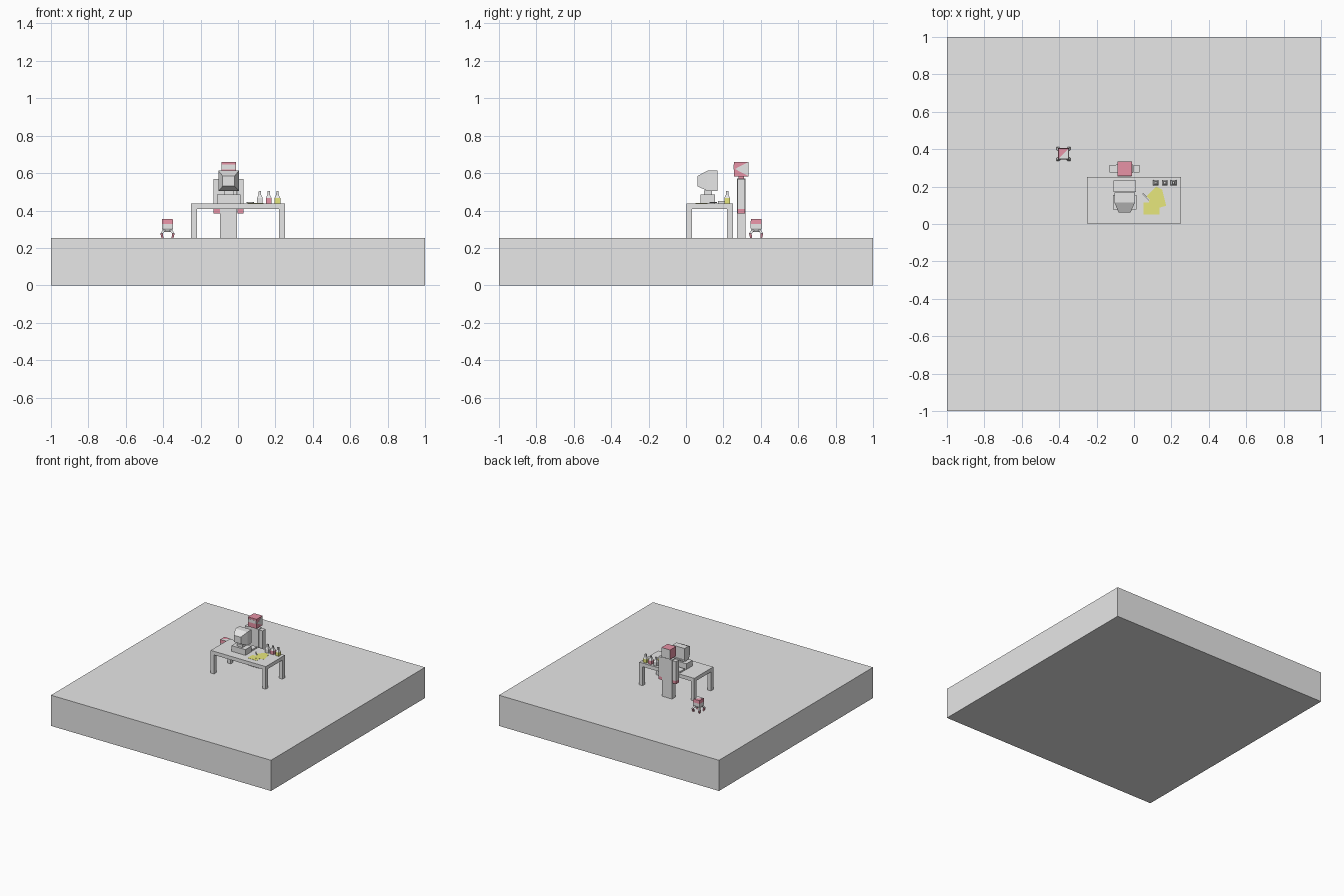
import bpy, bmesh
from mathutils import Vector

if "Cube" in bpy.data.objects:
    bpy.data.objects.remove(bpy.data.objects["Cube"])


def material(name, rgb):
    m = bpy.data.materials.new(name)
    m.diffuse_color = (*rgb, 1)
    m.use_nodes = True
    m.node_tree.nodes["Principled BSDF"].inputs["Base Color"].default_value = m.diffuse_color
    return m


grey = material("light grey", (0.8, 0.8, 0.8))
pink = material("pink", (0.8, 0.29, 0.38))
yellow = material("yellow", (0.8, 0.8, 0.2))


def finish(name, bm, mats):
    bmesh.ops.recalc_face_normals(bm, faces=bm.faces)
    me = bpy.data.meshes.new(name)
    bm.to_mesh(me)
    bm.free()
    for m in mats:
        me.materials.append(m)
    ob = bpy.data.objects.new(name, me)
    bpy.context.collection.objects.link(ob)
    return ob


def loft(name, rings, mats, rule=None):
    """Skin a stack of equal-sized point rings and cap both ends."""
    bm = bmesh.new()
    loops = [[bm.verts.new(p) for p in r] for r in rings]
    n = len(loops[0])
    for a, b in zip(loops, loops[1:]):
        for i in range(n):
            bm.faces.new((a[i], a[(i + 1) % n], b[(i + 1) % n], b[i]))
    bm.faces.new(loops[0])
    bm.faces.new(loops[-1])
    bmesh.ops.recalc_face_normals(bm, faces=bm.faces)
    if rule:
        for f in bm.faces:
            f.material_index = rule(f.calc_center_median(), f.normal)
    return finish(name, bm, mats)


def rect(x0, x1, y0, y1, z):
    return [(x0, y0, z), (x1, y0, z), (x1, y1, z), (x0, y1, z)]


def square(x, y, r, z):
    return rect(x - r, x + r, y - r, y + r, z)


def box(name, x, y, z, mat, rule=None):
    mats = mat if isinstance(mat, list) else [mat]
    return loft(name, [rect(*x, *y, z[0]), rect(*x, *y, z[1])], mats, rule)


def plate(name, pts, z, t, mat):
    return loft(name, [[(x, y, z) for x, y in pts], [(x, y, z + t) for x, y in pts]], [mat])


# Floor slab
box("floor_slab", (-1, 1), (-1, 1), (0, 0.252), grey)

# Desk
box("desk_top", (-0.25, 0.25), (0.003, 0.25), (0.408, 0.438), grey)
for x in (-0.25, 0.22):
    for y in (0.003, 0.22):
        box("desk_leg", (x, x + 0.03), (y, y + 0.03), (0.25, 0.41), grey)

# Computer: case, stand, tapered monitor with sunken screen, keyboard
CX = -0.05
box("computer_case", (CX - 0.063, CX + 0.063), (0.078, 0.155), (0.438, 0.485), grey)
box("monitor_stand", (CX - 0.025, CX + 0.025), (0.095, 0.14), (0.485, 0.506), grey)


def upright(r, y, z0, z1):
    return [(CX - r, y, z0), (CX + r, y, z0), (CX + r, y, z1), (CX - r, y, z1)]


loft("monitor", [upright(0.032, 0.062, 0.53, 0.585), upright(0.055, 0.115, 0.504, 0.613),
                 upright(0.055, 0.168, 0.504, 0.613), upright(0.045, 0.168, 0.514, 0.603),
                 upright(0.043, 0.163, 0.516, 0.601)], [grey])
box("keyboard", (CX - 0.06, CX + 0.06), (0.172, 0.232), (0.438, 0.45), grey)

# Papers and pencil
plate("lower_paper", [(0.052, 0.05), (0.135, 0.05), (0.135, 0.115), (0.052, 0.115)], 0.438, 0.001, yellow)
plate("upper_paper", [(0.098, 0.075), (0.172, 0.098), (0.15, 0.185), (0.118, 0.2), (0.068, 0.15)],
      0.4395, 0.001, yellow)
plate("pencil", [(0.045, 0.16), (0.08, 0.125), (0.085, 0.13), (0.05, 0.165)], 0.4405, 0.006, grey)

# Bottles with coloured lower halves
for x, mat in ((0.117, grey), (0.164, pink), (0.211, yellow)):
    y = 0.22
    loft("bottle", [square(x, y, 0.015, 0.438), square(x, y, 0.015, 0.468),
                    square(x, y, 0.007, 0.484), square(x, y, 0.006, 0.504)],
         [grey, mat], lambda c, n: int(c.z < 0.468 and abs(n.z) < 0.2))

# Standing person: body, arms, hands, neck
box("body", (CX - 0.045, CX + 0.045), (0.274, 0.317), (0.25, 0.572), grey)
for s in (-1, 1):
    x = sorted((CX + s * 0.047, CX + s * 0.08))
    box("arm", x, (0.276, 0.315), (0.408, 0.568), grey)
    box("hand", x, (0.276, 0.315), (0.383, 0.408), pink)
box("neck", (CX - 0.02, CX + 0.02), (0.28, 0.31), (0.57, 0.585), pink)

# Head: pink with grey hair at the back and on the sides
H0, H1 = 0.256, 0.334
box("head", (CX - 0.039, CX + 0.039), (H0, H1), (0.582, 0.66), [pink, grey],
    lambda c, n: int(n.y > 0.9))
x = CX + 0.039
tri = [(H0 + 0.005, 0.622), (H1, 0.585), (H1, 0.66)]
loft("hair_patch", [[(x, y, z) for y, z in tri], [(x + 0.001, y, z) for y, z in tri]], [grey])
box("eye_band", (CX - 0.037, CX + 0.037), (H0 - 0.001, H0), (0.62, 0.646), grey)

# Small four-legged creature
PX, PY = -0.377, 0.375
loft("creature_body", [square(PX, PY, 0.02, 0.285), square(PX, PY, 0.03, 0.305),
                       square(PX, PY, 0.03, 0.328), square(PX, PY, 0.028, 0.354)],
     [pink, grey], lambda c, n: int(c.z < 0.325))
plate("creature_back_patch", [(PX - 0.027, PY - 0.027), (PX + 0.027, PY - 0.027),
                              (PX + 0.027, PY + 0.027)], 0.354, 0.001, grey)
for sx in (-1, 1):
    for sy in (-1, 1):
        path = [(0.016, 0.298, 0.008), (0.031, 0.277, 0.007), (0.027, 0.252, 0.005)]
        loft("creature_leg", [square(PX + sx * d, PY + sy * d, r, z) for d, z, r in path],
             [grey, pink], lambda c, n: int(c.z < 0.275))
